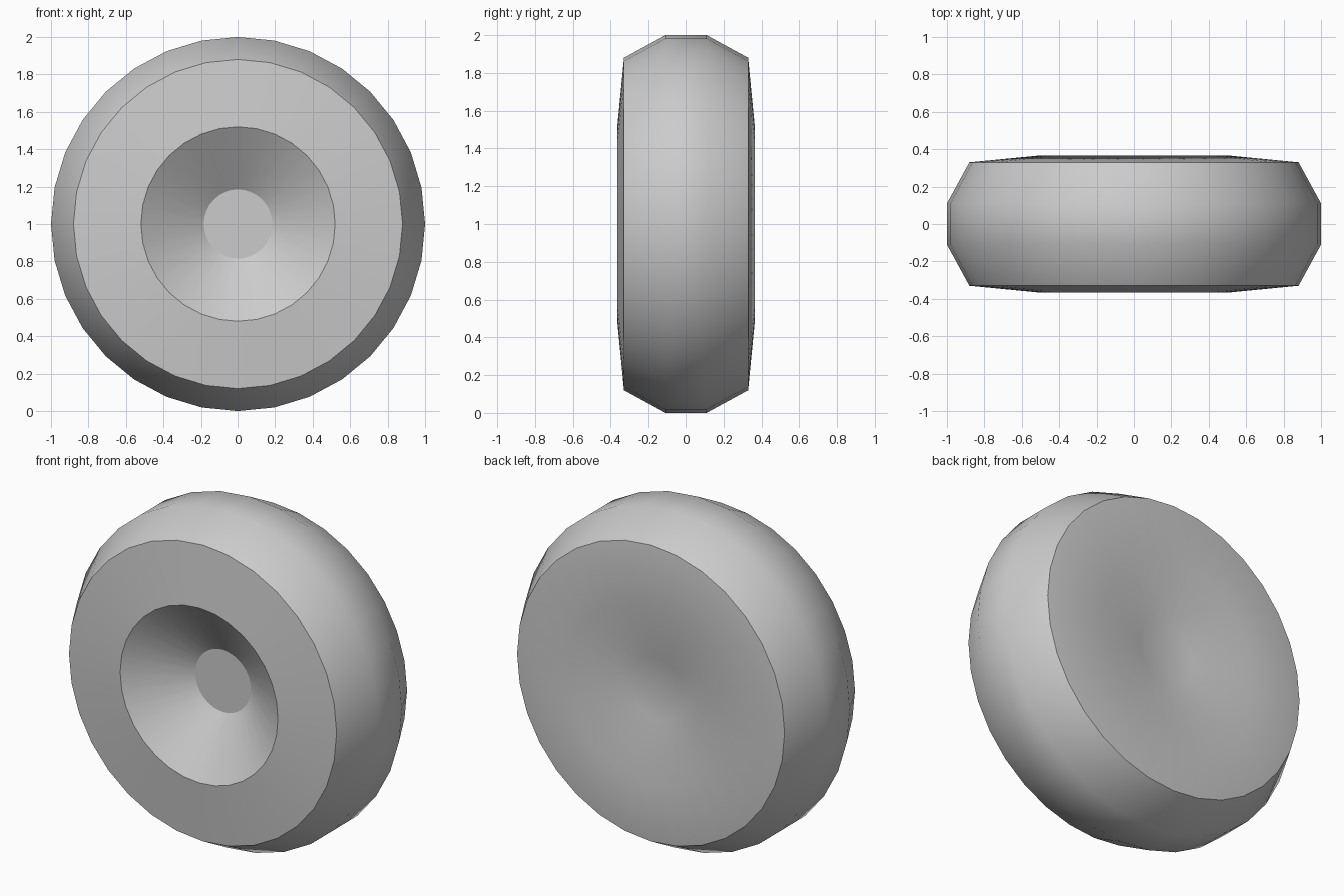
import bpy, bmesh, math

if "Cube" in bpy.data.objects:
    bpy.data.objects.remove(bpy.data.objects["Cube"])

SEGMENTS = 32
# (radius, y) from the front hub, over the tread, to the back dish
PROFILE = [
    (0.185, -0.14), (0.52, -0.365), (0.88, -0.33), (1.0, -0.11),
    (1.0, 0.11), (0.88, 0.33), (0.52, 0.365), (0.185, 0.265),
]


def lathe(name, profile, material):
    """Revolve a profile around the y axis and close both ends."""
    bm = bmesh.new()
    rings = []
    for r, y in profile:
        ring = []
        for i in range(SEGMENTS):
            a = 2 * math.pi * i / SEGMENTS
            ring.append(bm.verts.new((r * math.sin(a), y, 1 + r * math.cos(a))))
        rings.append(ring)
    for a, b in zip(rings, rings[1:]):
        for i in range(SEGMENTS):
            j = (i + 1) % SEGMENTS
            bm.faces.new((a[i], a[j], b[j], b[i]))
    bm.faces.new(rings[0])
    bm.faces.new(rings[-1])
    bmesh.ops.recalc_face_normals(bm, faces=bm.faces)
    mesh = bpy.data.meshes.new(name)
    bm.to_mesh(mesh)
    bm.free()
    mesh.materials.append(material)
    obj = bpy.data.objects.new(name, mesh)
    bpy.context.collection.objects.link(obj)
    return obj


grey = bpy.data.materials.new("plain grey")
grey.diffuse_color = (0.6, 0.6, 0.6, 1)
grey.use_nodes = True
grey.node_tree.nodes["Principled BSDF"].inputs["Base Color"].default_value = grey.diffuse_color

# Whole wheel: recessed hub, side walls, rounded tread, shallow back dish
wheel = lathe("wheel", PROFILE, grey)
bpy.context.view_layer.objects.active = wheel
wheel.select_set(True)
bpy.ops.object.shade_smooth_by_angle(angle=math.radians(30))
